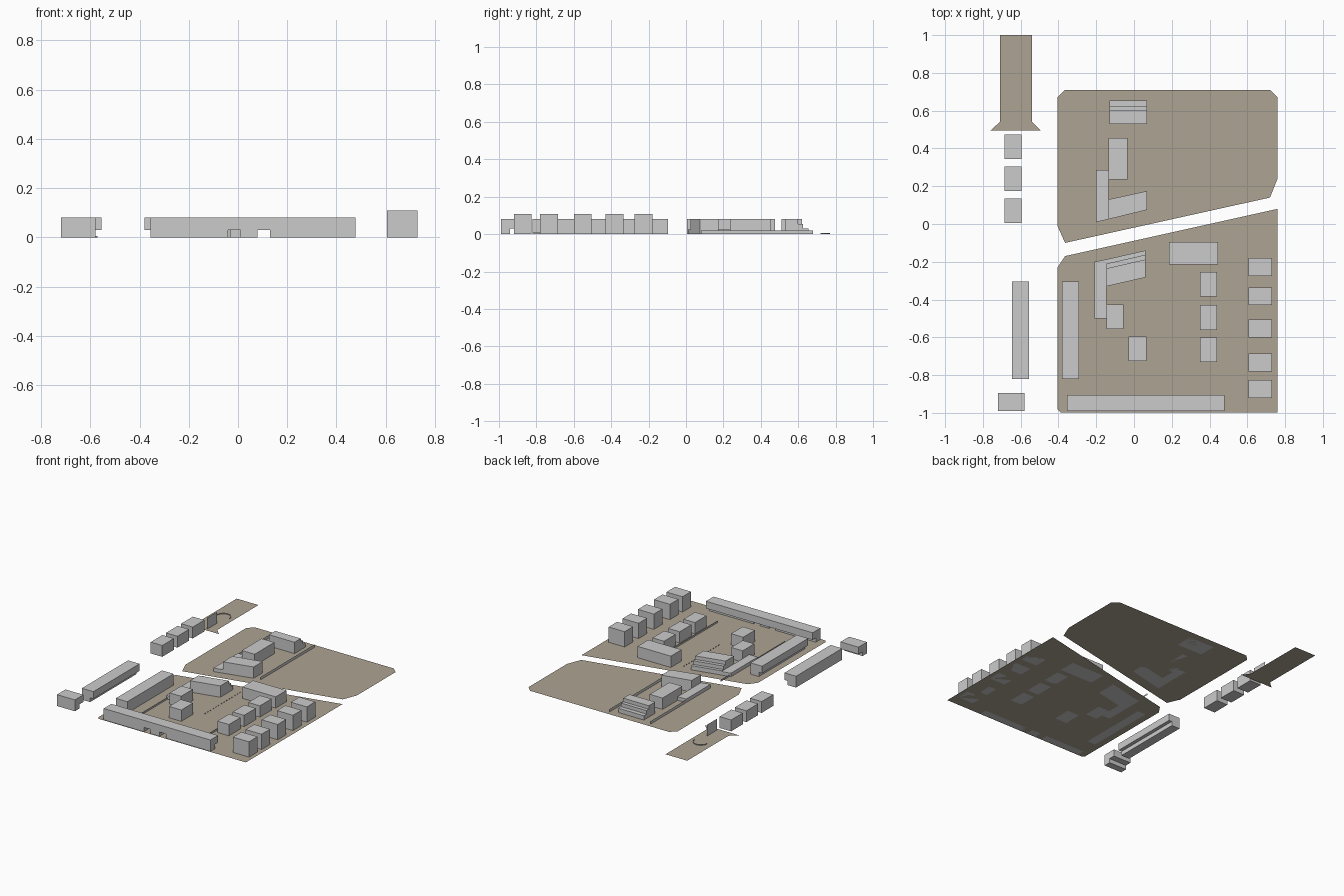
import bpy, math

if "Cube" in bpy.data.objects:
    bpy.data.objects.remove(bpy.data.objects["Cube"])


def mesh(name, verts, faces):
    me = bpy.data.meshes.new(name)
    me.from_pydata(verts, [], faces)
    ob = bpy.data.objects.new(name, me)
    bpy.context.collection.objects.link(ob)
    return ob


def sheet(name, pts, z=0.0):
    """Flat ground sheet, outline counter-clockwise."""
    return mesh(name, [(x, y, z) for x, y in pts], [list(range(len(pts)))])


def prism(name, pts, z0, z1):
    """Closed vertical prism, outline counter-clockwise."""
    n = len(pts)
    verts = [(x, y, z) for z in (z0, z1) for x, y in pts]
    faces = [list(range(n))[::-1], list(range(n, 2 * n))]
    faces += [[i, (i + 1) % n, n + (i + 1) % n, n + i] for i in range(n)]
    return mesh(name, verts, faces)


def box(name, x0, x1, y0, y1, z0=0.0, z1=0.08):
    return prism(name, [(x0, y0), (x1, y0), (x1, y1), (x0, y1)], z0, z1)


def curtain(name, path, z1):
    """Thin upright sheet along a path."""
    n = len(path)
    verts = [(x, y, z) for z in (0, z1) for x, y in path]
    return mesh(name, verts, [[i, i + 1, n + i + 1, n + i] for i in range(n - 1)])


def terraced(name, x0, x1, y0, depths, skew):
    """Block stepping down to the north; profile in y/z extruded along x."""
    d1, d2, d3 = depths
    prof = [(0, 0), (d3, 0), (d3, 0.03), (d2, 0.03), (d2, 0.055),
            (d1, 0.055), (d1, 0.08), (0, 0.08)]
    n = len(prof)
    verts = [(x, y0 + d + s, z) for x, s in ((x0, 0), (x1, skew)) for d, z in prof]
    faces = [list(range(n))[::-1], list(range(n, 2 * n))]
    faces += [[i, (i + 1) % n, n + (i + 1) % n, n + i] for i in range(n)]
    return mesh(name, verts, faces)


# Ground sheets
sheet("north_ground", [(-.405, -.01), (-.365, -.10), (.72, .14), (.76, .24),
                       (.76, .67), (.72, .71), (-.365, .71), (-.405, .67)])
sheet("south_ground", [(-.405, -.98), (-.39, -.997), (.76, -.997), (.76, .08),
                       (-.365, -.17), (-.405, -.23)])
sheet("access_ground", [(-.76, .495), (-.495, .495), (-.54, .54), (-.54, 1),
                        (-.71, 1), (-.71, .54)])

# North block
terraced("north_terraced_block", -.13, .07, .53, (.07, .095, .125), 0)
box("north_hall", -.135, -.035, .235, .455)
prism("north_low_wing", [(-.2, .01), (-.135, .025), (-.135, .285), (-.2, .285)], 0, .025)
prism("north_skew_block", [(-.135, .025), (.07, .075), (.07, .175), (-.135, .13)], 0, .08)

# South block
terraced("south_terraced_block", -.145, .06, -.33, (.095, .12, .143), .047)
prism("south_low_wing", [(-.21, -.5), (-.145, -.5), (-.145, -.187), (-.21, -.2)], 0, .025)
box("south_house_a", -.145, -.055, -.555, -.425)
box("south_house_b", -.03, .065, -.725, -.595)
box("south_hall", .185, .445, -.215, -.095)
for i, y in enumerate((-.73, -.56, -.385)):
    box(f"middle_house_{i}", .35, .44, y, y + .13)
for i, y in enumerate((-.92, -.78, -.6, -.43, -.275)):
    box(f"east_tower_{i}", .605, .73, y, y + .095, 0, .108)
for i, y in enumerate((.005, .175, .345)):
    box(f"west_house_{i}", -.685, -.595, y, y + .13)

# Long buildings with upper floors overhanging the base
box("front_row_upper", -.355, .478, -.99, -.905, .03, .08)
for i, (a, b) in enumerate(((-.355, -.04), (.01, .08), (.13, .478))):
    box(f"front_row_base_{i}", a, b, -.99, -.94, 0, .03)
box("inner_row_upper", -.38, -.29, -.82, -.305, .03, .08)
box("inner_row_base", -.355, -.29, -.82, -.305, 0, .03)
box("west_row_upper", -.645, -.555, -.82, -.305, .03, .08)
box("west_row_base", -.645, -.58, -.82, -.305, 0, .03)
box("corner_block_upper", -.72, -.58, -.99, -.895, .03, .08)
box("corner_block_base", -.72, -.58, -.99, -.94, 0, .03)

# Low garden walls and upright sheets
for i, x in enumerate((-.2, .12)):
    curtain(f"north_wall_{i}", [(x, .08), (x, .68)], .02)
for i, x in enumerate((-.2, .33)):
    curtain(f"south_wall_{i}", [(x, -.82), (x, -.1)], .012)
for i in range(14):
    y = -.55 + i * .03
    curtain(f"path_marker_{i}", [(.125, y), (.125, y + .012)], .005)
curtain("gate_sheet", [(-.6, .51), (-.6, .62)], .08)
curtain("round_curb", [(-.62 + .05 * math.cos(math.pi * k / 8),
                        .72 + .05 * math.sin(math.pi * k / 8)) for k in range(9)], .005)

# Stone colour for the ground
mat = bpy.data.materials.new("ground_tan")
mat.diffuse_color = (.42, .37, .29, 1)
mat.use_nodes = True
mat.node_tree.nodes["Principled BSDF"].inputs["Base Color"].default_value = mat.diffuse_color
for n in ("north_ground", "south_ground", "access_ground"):
    bpy.data.objects[n].data.materials.append(mat)
